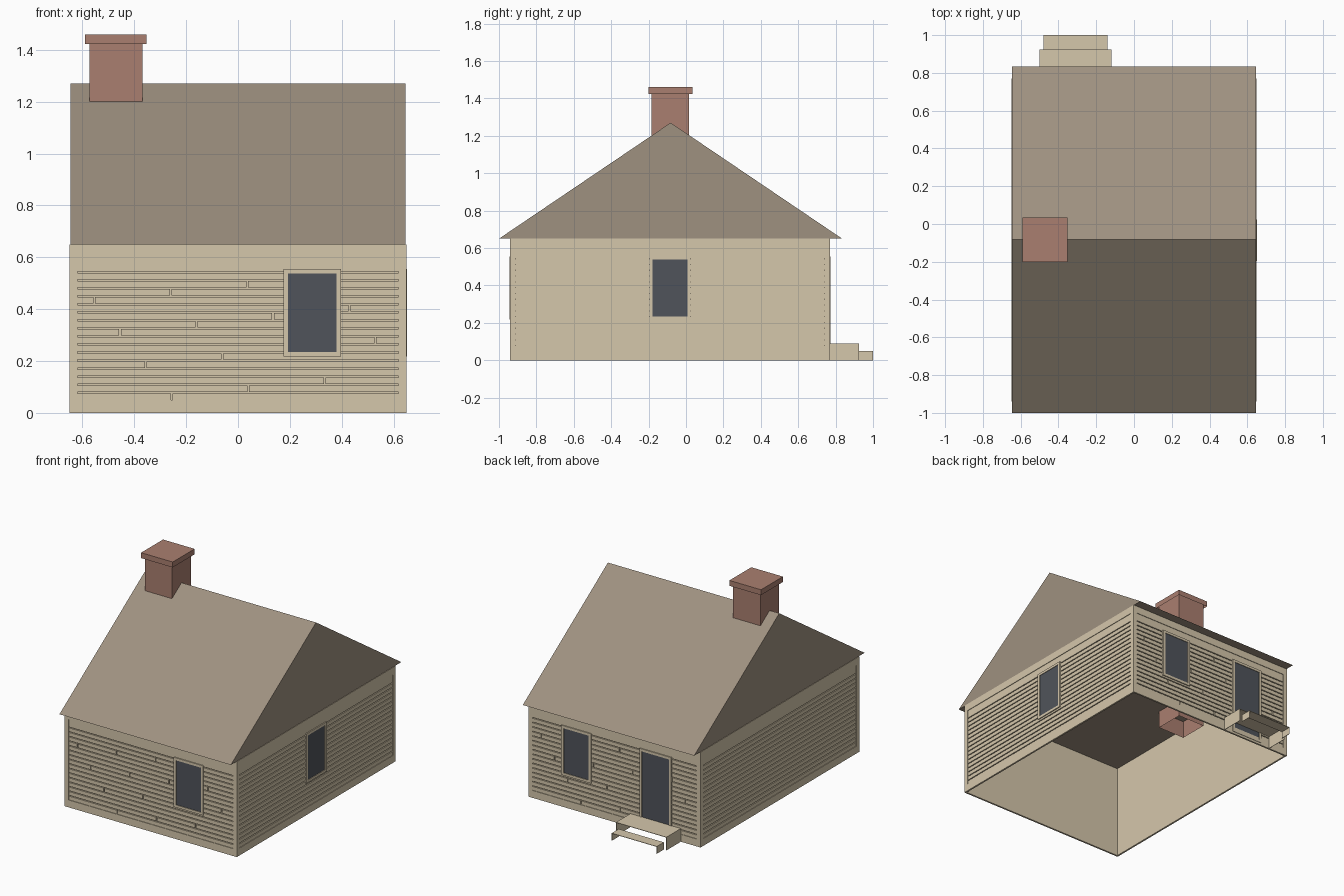
import bpy, bmesh
from math import radians
from mathutils import Matrix, Vector

cube = bpy.data.objects.get("Cube")
if cube:
    bpy.data.objects.remove(cube, do_unlink=True)


def material(name, rgb):
    linear = [((c / 255 + 0.055) / 1.055) ** 2.4 for c in rgb] + [1]
    m = bpy.data.materials.new(name)
    m.use_nodes = True
    m.diffuse_color = linear
    m.node_tree.nodes["Principled BSDF"].inputs["Base Color"].default_value = linear
    return m


CREAM = material("cream_wood", (213, 199, 171))
ROOF = material("brown_roof", (159, 145, 128))
BRICK = material("red_brick", (170, 127, 112))
GLASS = material("dark_glass", (80, 84, 91))


def boxes(name, spans, mat, matrix=Matrix(), drop=()):
    """Boxes from (x0, x1, y0, y1, z0, z1); faces whose normal is in drop stay open."""
    bm = bmesh.new()
    for x0, x1, y0, y1, z0, z1 in spans:
        size = Matrix.Diagonal((x1 - x0, y1 - y0, z1 - z0, 1))
        mid = Matrix.Translation(((x0 + x1) / 2, (y0 + y1) / 2, (z0 + z1) / 2))
        bmesh.ops.create_cube(bm, size=1, matrix=mid @ size)
    bm.normal_update()
    gone = [f for f in bm.faces if any(f.normal.dot(Vector(d)) > 0.9 for d in drop)]
    bmesh.ops.delete(bm, geom=gone, context="FACES")
    bm.transform(matrix)
    return finish(name, bm, mat)


def finish(name, bm, mat):
    mesh = bpy.data.meshes.new(name)
    bm.to_mesh(mesh)
    bm.free()
    mesh.materials.append(mat)
    obj = bpy.data.objects.new(name, mesh)
    bpy.context.collection.objects.link(obj)
    return obj


UP, DOWN = (0, 0, 1), (0, 0, -1)
HALF_X, HALF_Y, MID_Y, EAVE = 0.649, 0.855, -0.085, 0.65
SKIN, TRIM, SILL, FRIEZE = 0.012, 0.03, 0.05, 0.6
ROWS, STEP, GAP = 16, 0.031, 0.006


def wall(name, angle, half, reach, openings, joints):
    """Siding, trim, windows and doors of one wall, built facing -y then turned."""
    place = Matrix.Translation((0, MID_Y, 0)) @ Matrix.Rotation(radians(angle), 4, "Z")
    out, back = -reach, -reach + SKIN
    inner = half - TRIM

    # Corner boards, sill and frieze
    boxes(name + "_trim", [
        (-half, -inner, out, back, 0, EAVE),
        (inner, half, out, back, 0, EAVE),
        (-inner, inner, out, back, 0, SILL),
        (-inner, inner, out, back, FRIEZE, EAVE)], CREAM, place)

    # Plank rows with staggered butt joints
    planks = []
    face = out + 0.004
    joint = -0.255
    for row in range(ROWS):
        z = SILL + row * STEP
        if joint > HALF_X:
            joint -= 1.28
        ends = [-inner, inner]
        if joints and abs(joint) < inner:
            ends = [-inner, joint - GAP / 2, joint + GAP / 2, inner]
        for a, b in zip(ends[::2], ends[1::2]):
            planks.append((a, b, face, back, z, z + STEP - GAP))
        joint += 0.295
    planks.append((-inner, inner, face, back, SILL + ROWS * STEP, FRIEZE))
    boxes(name + "_planks", planks, CREAM, place)

    # Framed openings
    for label, u0, u1, z0, z1 in openings:
        w = 0.017
        front = out - 0.003
        boxes(f"{name}_{label}_frame", [
            (u0, u0 + w, front, back, z0, z1),
            (u1 - w, u1, front, back, z0, z1),
            (u0 + w, u1 - w, front, back, z0, z0 + w),
            (u0 + w, u1 - w, front, back, z1 - w, z1)], CREAM, place)
        boxes(f"{name}_{label}_pane", [
            (u0 + w, u1 - w, out + 0.001, out + 0.005, z0 + w, z1 - w)], GLASS, place)


# Wall core, open below
boxes("wall_core", [(-HALF_X + SKIN, HALF_X - SKIN, MID_Y - HALF_Y + SKIN,
                     MID_Y + HALF_Y - SKIN, 0, EAVE)], CREAM, drop=(UP, DOWN))

wall("front_wall", 0, HALF_X, HALF_Y, [("window", 0.175, 0.397, 0.217, 0.555)], True)
wall("back_wall", 180, HALF_X, HALF_Y, [("window", -0.4, -0.175, 0.217, 0.555),
                                        ("door", 0.19, 0.43, 0.015, 0.555)], True)
wall("left_wall", 90, HALF_Y, HALF_X, [("window", -0.11, 0.11, 0.217, 0.555)], False)
wall("right_wall", -90, HALF_Y, HALF_X, [], False)

# Gabled roof with flat underside
bm = bmesh.new()
profile = [(-1, EAVE), (0.835, EAVE), (-0.082, 1.27)]
gable = bm.faces.new([bm.verts.new((-0.646, y, z)) for y, z in profile])
extruded = bmesh.ops.extrude_face_region(bm, geom=[gable], use_keep_orig=True)
bmesh.ops.translate(bm, vec=(1.292, 0, 0),
                    verts=[v for v in extruded["geom"] if isinstance(v, bmesh.types.BMVert)])
bmesh.ops.recalc_face_normals(bm, faces=bm.faces)
finish("roof", bm, ROOF)

# Hollow chimney and cap
boxes("chimney_shaft", [(-0.573, -0.368, -0.185, 0.017, 0.53, 1.44)], BRICK, drop=(UP, DOWN))
boxes("chimney_cap", [(-0.59, -0.352, -0.2, 0.035, 1.423, 1.46)], BRICK, drop=(DOWN,))

# Back steps: tread on two side boards, open at the riser
for name, x0, x1, y0, y1, top in (("upper_step", -0.5, -0.12, 0.77, 0.925, 0.09),
                                  ("lower_step", -0.48, -0.14, 0.925, 1.0, 0.05)):
    t = 0.003
    boxes(name, [(x0, x1, y0, y1, top - t, top),
                 (x0, x0 + t, y0, y1, 0, top - t),
                 (x1 - t, x1, y0, y1, 0, top - t)], CREAM)
